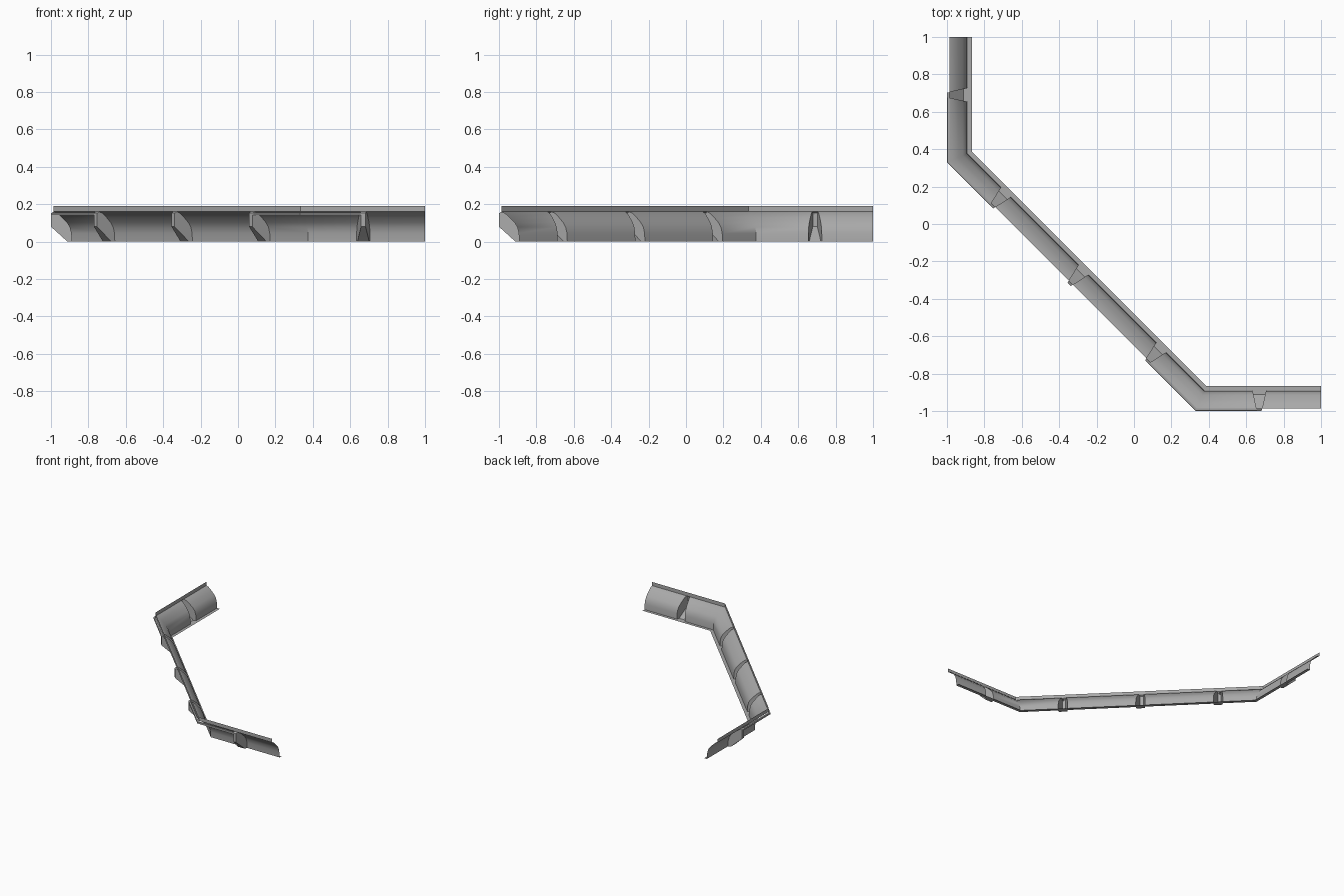
import bpy
import bmesh
import math
from mathutils import Vector

if "Cube" in bpy.data.objects:
    bpy.data.objects.remove(bpy.data.objects["Cube"])

# cross-section: d = distance inward from the outer line, z = height
COVE = [(.013, .16), (.033, .152), (.06, .128), (.085, .102), (.1, .078), (.108, .045), (.11, 0)]
BRACKET = [(0, .152), (0, .13), (0, .11), (0, .08), (.03, .053), (.06, .026), (.088, 0)]
TOP = (.013, .19)
BOTTOM = (.135, 0)
H = math.sqrt(.5)
K = math.tan(math.pi / 8)

# one dark grey for the whole moulding
grey = bpy.data.materials.new("dark_grey")
grey.diffuse_color = (.4, .4, .4, 1)
grey.use_nodes = True
grey.node_tree.nodes["Principled BSDF"].inputs["Base Color"].default_value = grey.diffuse_color

# stations along the path: base point, inward direction, along direction (None = plain joint)
down, diag, right = Vector((0, -1)), Vector((H, -H)), Vector((1, 0))
nd = Vector((H, H))
stations = [
    (Vector((-1, 1)), Vector((1, 0)), None),
    (Vector((-1, .69)), Vector((1, 0)), down),
    (Vector((-1, .33)), Vector((1, K)), None),
    (Vector((-.762, .092)), nd, diag),
    (Vector((-.347, -.323)), nd, diag),
    (Vector((.068, -.738)), nd, diag),
    (Vector((.33, -1)), Vector((K, 1)), None),
    (Vector((.67, -1)), Vector((0, 1)), right),
    (Vector((1, -1)), Vector((0, 1)), None),
]


def place(st, pt, side=0):
    base, n, t = st
    p = base + n * pt[0]
    if t is not None:
        p = p + t * side * (.012 + .22 * pt[0])
    return (p.x, p.y, pt[1])


def make(name, strips):
    """Each strip is a list of point rows that get joined by quads."""
    bm = bmesh.new()
    for rows in strips:
        grid = [[bm.verts.new(p) for p in r] for r in rows]
        for r0, r1 in zip(grid, grid[1:]):
            for j in range(len(r0) - 1):
                bm.faces.new((r0[j], r0[j + 1], r1[j + 1], r1[j]))
    bmesh.ops.remove_doubles(bm, verts=bm.verts[:], dist=.0002)
    bmesh.ops.recalc_face_normals(bm, faces=bm.faces[:])
    me = bpy.data.meshes.new(name)
    bm.to_mesh(me)
    bm.free()
    me.materials.append(grey)
    ob = bpy.data.objects.new(name, me)
    bpy.context.collection.objects.link(ob)
    bpy.context.view_layer.objects.active = ob
    ob.select_set(True)
    bpy.ops.object.shade_smooth_by_angle(angle=math.radians(40))
    ob.select_set(False)
    return ob


def row(st, prof, side=0):
    return [place(st, p, side) for p in prof]


# moulding: coved panels between brackets, with continuous top and bottom fillets
panels = []
full = [TOP] + COVE + [BOTTOM]
for a, b in zip(stations, stations[1:]):
    panels.append([row(a, full, 1), row(b, full, -1)])
for st in stations:
    if st[2] is not None:
        for pair in ([TOP, COVE[0]], [COVE[-1], BOTTOM]):
            panels.append([row(st, pair, -1), row(st, pair, 1)])
make("coved_moulding", panels)

# wedge brackets, hollow to the back, closed at top and bottom
for i, st in enumerate(s for s in stations if s[2] is not None):
    strips = [[row(st, COVE, -1), row(st, BRACKET, -1), row(st, BRACKET, 1), row(st, COVE, 1)]]
    for k in (0, -1):
        pair = [BRACKET[k], COVE[k]]
        strips.append([row(st, pair, -1), row(st, pair, 1)])
    make("bracket_%d" % (i + 1), strips)

# thin outer lip around each corner
LIP = [(.013, .155), (.002, .153), (0, .142), (.013, .142)]
for name, k in (("left_corner_lip", 1), ("right_corner_lip", 5)):
    make(name, [[row(s, LIP) for s in stations[k:k + 3]]])
